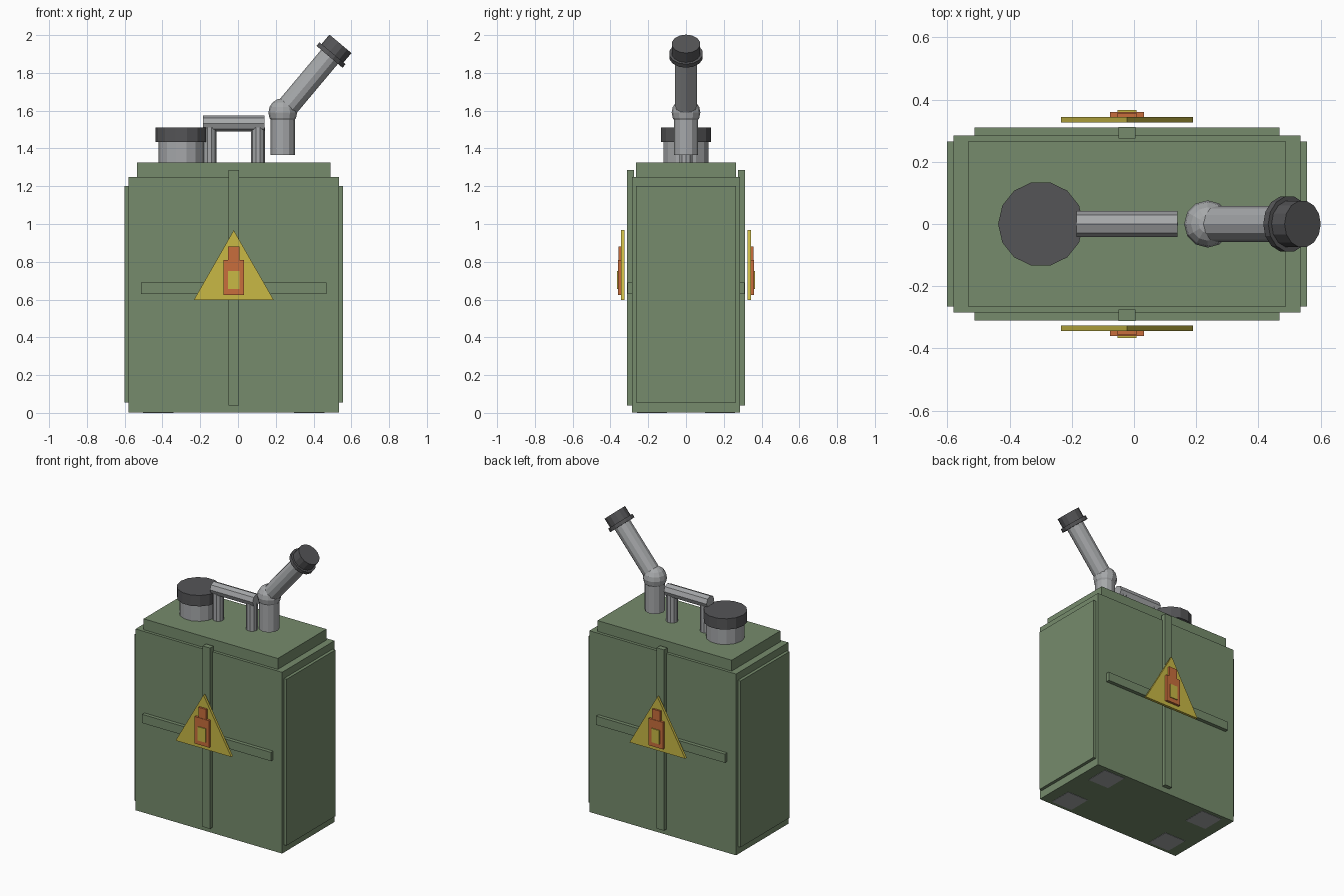
import bpy
import bmesh
import math
from mathutils import Matrix, Vector

cube = bpy.data.objects.get("Cube")
if cube:
    bpy.data.objects.remove(cube, do_unlink=True)


def material(name, r, g, b):
    m = bpy.data.materials.new(name)
    m.use_nodes = True
    m.diffuse_color = (r, g, b, 1)
    bsdf = m.node_tree.nodes["Principled BSDF"]
    bsdf.inputs["Base Color"].default_value = (r, g, b, 1)
    bsdf.inputs["Roughness"].default_value = 0.7
    return m


GREEN = material("olive green paint", 0.18, 0.26, 0.15)
METAL = material("grey metal", 0.38, 0.39, 0.40)
DARK = material("dark rubber", 0.09, 0.09, 0.095)
YELLOW = material("warning yellow", 0.58, 0.48, 0.06)
ORANGE = material("warning orange", 0.58, 0.155, 0.045)

CX = -0.0225          # middle of the can body
TILT = math.radians(40)


def finish(name, bm, mat):
    bmesh.ops.recalc_face_normals(bm, faces=bm.faces)
    mesh = bpy.data.meshes.new(name)
    bm.to_mesh(mesh)
    bm.free()
    mesh.materials.append(mat)
    obj = bpy.data.objects.new(name, mesh)
    bpy.context.collection.objects.link(obj)
    return obj


def box(name, mat, x, y, z):
    """Box from (min, max) pairs."""
    bm = bmesh.new()
    lo, hi = zip(x, y, z)
    lo, hi = Vector(lo), Vector(hi)
    mtx = Matrix.Translation((lo + hi) / 2) @ Matrix.Diagonal((*(hi - lo), 1))
    bmesh.ops.create_cube(bm, size=1, matrix=mtx)
    return finish(name, bm, mat)


def around(half):
    return (CX - half, CX + half)


def cylinder(name, mat, base, radius, length, sides, tilt=0.0):
    """Cylinder rising from its base, tilted towards +x."""
    bm = bmesh.new()
    mtx = (Matrix.Translation(base) @ Matrix.Rotation(tilt, 4, "Y")
           @ Matrix.Translation((0, 0, length / 2)))
    # start with a corner on +y
    mtx = mtx @ Matrix.Rotation(math.pi / 2, 4, "Z")
    bmesh.ops.create_cone(bm, cap_ends=True, segments=sides, radius1=radius,
                          radius2=radius, depth=length, matrix=mtx)
    return finish(name, bm, mat)


def plate(name, mat, outline, y0, y1):
    """Extrude an x-z outline along y."""
    bm = bmesh.new()
    face = bm.faces.new([bm.verts.new((x, y0, z)) for x, z in outline])
    out = bmesh.ops.extrude_face_region(bm, geom=[face])
    moved = [v for v in out["geom"] if isinstance(v, bmesh.types.BMVert)]
    bmesh.ops.translate(bm, verts=moved, vec=(0, y1 - y0, 0))
    return finish(name, bm, mat)


# Can body, lid step and side panels
box("can_body", GREEN, around(0.558), (-0.285, 0.285), (0.002, 1.25))
box("lid_step", GREEN, around(0.511), (-0.265, 0.265), (1.24, 1.325))
box("side_panels", GREEN, around(0.579), (-0.265, 0.265), (0.055, 1.2))

# Feet set flush into the underside
for sx, xname in ((-1, "right"), (1, "left")):
    for sy, yname in ((-1, "front"), (1, "back")):
        fx, fy = CX + sx * 0.40, sy * 0.18
        box(f"foot_{yname}_{xname}", METAL, (fx - 0.08, fx + 0.08),
            (fy - 0.08, fy + 0.08), (0, 0.03))

# Ribs and warning sign, the same on front and back
for s, side in ((-1, "front"), (1, "back")):
    def depth(a, b):
        return tuple(sorted((s * a, s * b)))

    box(f"vertical_rib_{side}", GREEN, around(0.028), depth(0.275, 0.312), (0.04, 1.285))
    box(f"cross_rib_{side}", GREEN, around(0.49), depth(0.275, 0.31), (0.63, 0.69))
    plate(f"warning_triangle_{side}", YELLOW,
          [(CX - 0.212, 0.597), (CX + 0.212, 0.597), (CX, 0.967)], s * 0.326, s * 0.344)
    box(f"bottle_sign_{side}", ORANGE, around(0.055), depth(0.343, 0.360), (0.625, 0.81))
    box(f"bottle_neck_sign_{side}", ORANGE, around(0.030), depth(0.343, 0.357), (0.80, 0.88))
    box(f"bottle_label_{side}", YELLOW, around(0.030), depth(0.358, 0.366), (0.655, 0.75))

# Filler neck and cap
cylinder("filler_neck", METAL, (-0.30, 0, 1.32), 0.122, 0.12, 14)
cylinder("filler_cap", DARK, (-0.30, 0, 1.435), 0.137, 0.075, 14)

# Carrying handle
for s, side in ((-1, "right"), (1, "left")):
    cylinder(f"handle_post_{side}", METAL, (CX + s * 0.128, 0, 1.32), 0.037, 0.19, 10)
cylinder("handle_bar", METAL, (CX - 0.163, 0, 1.532), 0.042, 0.326, 8, math.pi / 2)

# Spout: stem, ball joint, tilted pipe and cap
joint = Vector((0.237, 0, 1.59))
axis = Vector((math.sin(TILT), 0, math.cos(TILT)))
cylinder("spout_stem", METAL, (joint.x, 0, 1.365), 0.064, 0.225, 12)
ball = bmesh.new()
bmesh.ops.create_uvsphere(ball, u_segments=12, v_segments=8, radius=0.076,
                          matrix=Matrix.Translation(joint))
finish("spout_ball_joint", ball, METAL)
cylinder("spout_pipe", METAL, joint, 0.058, 0.43, 12, TILT)
cylinder("spout_cap_rim", DARK, joint + axis * 0.385, 0.090, 0.025, 14, TILT)
cylinder("spout_cap", DARK, joint + axis * 0.40, 0.076, 0.075, 14, TILT)
